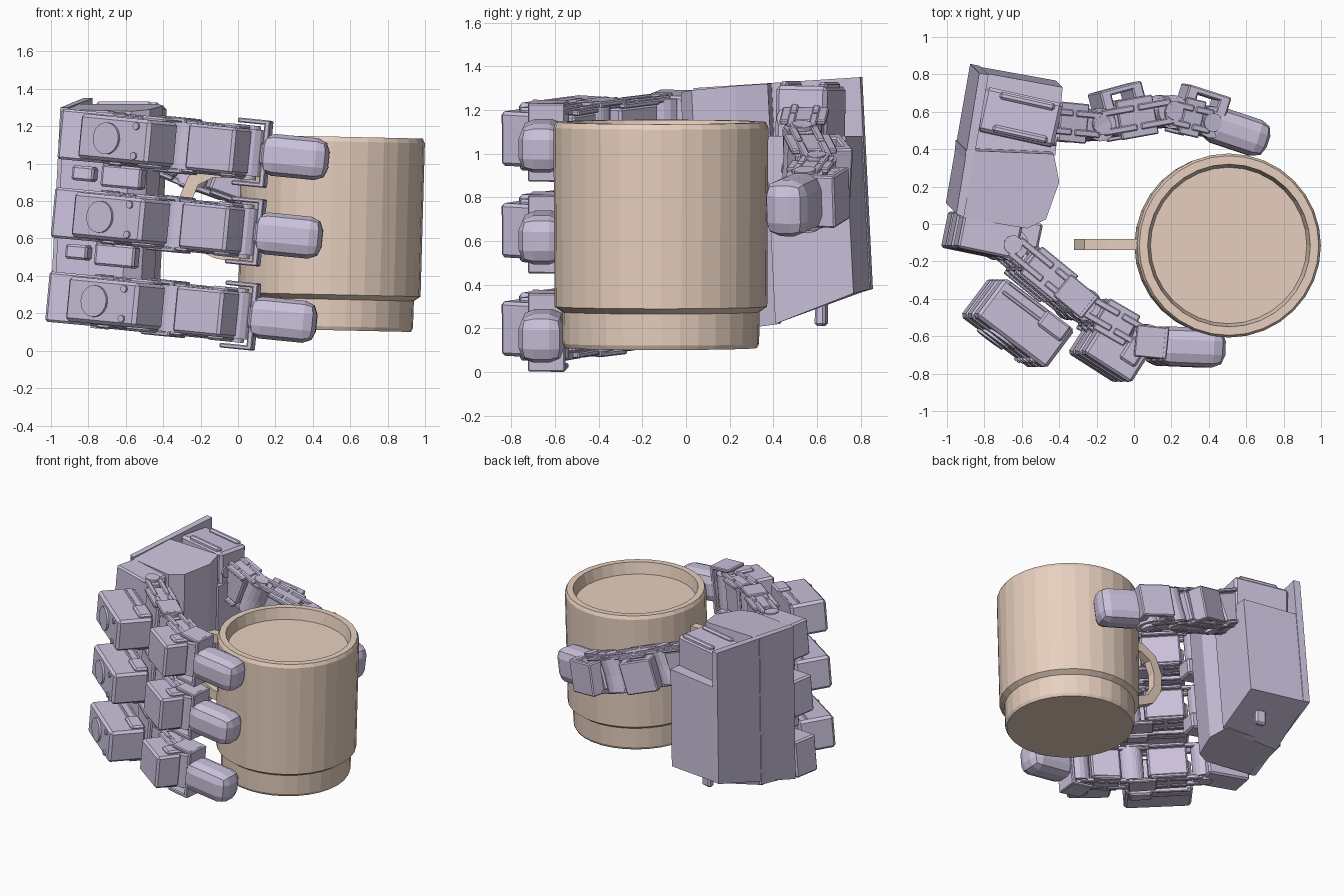
import bpy, bmesh, math
from mathutils import Vector, Matrix

if "Cube" in bpy.data.objects:
    bpy.data.objects.remove(bpy.data.objects["Cube"])


def material(name, col):
    m = bpy.data.materials.new(name)
    m.diffuse_color = col
    m.use_nodes = True
    m.node_tree.nodes["Principled BSDF"].inputs["Base Color"].default_value = m.diffuse_color
    return m


LILAC = material("lilac", (0.60, 0.54, 0.72, 1))
CLAY = material("clay", (0.80, 0.63, 0.52, 1))


def finish(bm, name, mat):
    bmesh.ops.recalc_face_normals(bm, faces=bm.faces)
    me = bpy.data.meshes.new(name)
    bm.to_mesh(me)
    bm.free()
    ob = bpy.data.objects.new(name, me)
    bpy.context.collection.objects.link(ob)
    me.materials.append(mat)
    return ob


def frame(c, d, up=(0.09, 0, 1)):
    x = Vector(d).normalized()
    y = Vector(up).cross(x).normalized()
    m = Matrix((x, y, x.cross(y))).transposed().to_4x4()
    m.translation = Vector(c)
    return m


def box(bm, m, size, off=(0, 0, 0), bevel=0.012, seg=1):
    vs = bmesh.ops.create_cube(bm, size=1, matrix=m @ Matrix.Translation(off) @ Matrix.Diagonal((*size, 1)))["verts"]
    es = {e for v in vs for e in v.link_edges}
    bmesh.ops.bevel(bm, geom=list(es), offset=bevel, segments=seg, profile=0.5, affect='EDGES')


def disc(bm, m, r, h, off=(0, 0, 0), axis='Z', seg=16):
    rot = Matrix.Rotation(math.pi / 2, 4, {'Y': 'X', 'X': 'Y', 'Z': 'Z'}[axis])
    bmesh.ops.create_cone(bm, cap_ends=True, segments=seg, radius1=r, radius2=r, depth=h,
                          matrix=m @ Matrix.Translation(off) @ rot)


def prism(bm, pts):
    # vertical prism with own bottom and top height per corner, leaning slightly
    def lean(x, y, z):
        return bm.verts.new((x + 0.05 * (z - 0.7), y - 0.05 * (z - 0.4), z))
    lo = [lean(x, y, a) for x, y, a, b in pts]
    hi = [lean(x, y, b) for x, y, a, b in pts]
    bm.faces.new(lo)
    bm.faces.new(hi)
    for i in range(len(pts)):
        j = (i + 1) % len(pts)
        bm.faces.new((lo[i], lo[j], hi[j], hi[i]))


def link(bm, a, b, w=0.15, h=0.22):
    # motor core held between two slotted side plates, with round joint hubs
    a, b = Vector(a), Vector(b)
    L = (b - a).length
    m = frame((a + b) / 2, b - a)
    box(bm, m, (L * 0.55, w, h))
    for s in (-1, 1):
        box(bm, m, (L * 0.5, w * 1.25, 0.025), (0, 0, s * (h / 2 + 0.01)), 0.006)
        for t in (-1, 1):
            for u in (-1, 1):
                box(bm, m, (L * 0.45, 0.035, 0.03), (t * L * 0.25, s * w * 0.3, u * (h / 2 + 0.015)), 0.006)
        disc(bm, m, 0.085, h + 0.03, (s * L / 2, 0, 0))
        disc(bm, m, 0.05, h + 0.07, (s * L / 2, 0, 0))


def fingertip(bm, a, b, w=0.21, h=0.225):
    # blunt pad with heavily rounded edges
    a, b = Vector(a), Vector(b)
    m = frame((a + b) / 2, b - a)
    box(bm, m, ((b - a).length, w, h), (0, 0, 0), 0.068, 2)


def fork(bm, m, length, w, h):
    # U bracket: crosspiece with two arms
    box(bm, m, (0.03, w, h), (length / 2, 0, 0), 0.006)
    for s in (-1, 1):
        box(bm, m, (length, w, 0.025), (0, 0, s * (h / 2 - 0.012)), 0.006)


# Three matching fingers, each a little further back than the one above
for name, c, dx in (("upper", 1.065, 0.01), ("middle", 0.645, -0.025), ("lower", 0.195, -0.055)):
    def P(x, y, dz=0):
        return Vector((x + dx, y, c - 0.1 * x + dz))

    bm = bmesh.new()
    A, B, C, E = P(-0.67, -0.11), P(-0.28, -0.43), P(0.05, -0.62), P(0.475, -0.665)
    # knuckle block and the motor below it
    m = frame(P(-0.79, -0.06), (0.97, -0.2, -0.09))
    box(bm, m, (0.32, 0.2, 0.27))
    if name != "lower":
        m = frame(P(-0.7, -0.03, -0.2), (0.97, -0.2, -0.09))
        box(bm, m, (0.12, 0.14, 0.08), (-0.13, 0, 0))
        box(bm, m, (0.22, 0.14, 0.12), (0.08, 0, 0))
    # links
    link(bm, A, B)
    link(bm, B, C)
    # large motor with output hub
    m = frame(P(-0.6, -0.53), (0.41, -0.31, -0.04))
    box(bm, m, (0.47, 0.26, 0.24), (0, 0, 0), 0.018)
    disc(bm, m, 0.085, 0.02, (-0.04, -0.135, 0), 'Y', 20)
    box(bm, m, (0.16, 0.1, 0.28), (0.13, 0.08, 0))
    for s in (-1, 1):
        disc(bm, m, 0.02, 0.02, (0.15, -0.132, s * 0.08), 'Y', 8)
        box(bm, m, (0.4, 0.02, 0.25), (0, s * 0.03 + 0.09, 0), 0.005)
    # small motor
    m = frame(P(-0.115, -0.695), (0.25, -0.16, -0.025))
    box(bm, m, (0.3, 0.18, 0.25), (0, 0, 0), 0.015)
    box(bm, m, (0.1, 0.14, 0.29), (0.07, 0.06, 0))
    # brackets
    fork(bm, frame((A * 0.15 + B * 0.85), B - A), 0.18, 0.15, 0.3)
    fork(bm, frame(P(0.06, -0.63), E - C), 0.16, 0.17, 0.36)
    fingertip(bm, P(0.11, -0.65), E)
    finish(bm, name + "_finger", LILAC)

# Thumb
bm = bmesh.new()
T = [Vector(p) for p in ((-0.42, 0.54, 1.12), (-0.22, 0.53, 1.0), (0.17, 0.6, 0.86), (0.38, 0.55, 0.79), (0.71, 0.44, 0.74))]
m = frame((-0.61, 0.57, 1.16), (0.45, -0.1, 0))
box(bm, m, (0.42, 0.24, 0.3), (0, 0, 0), 0.018)
for s in (-1, 1):
    box(bm, m, (0.3, 0.04, 0.34), (0.02, s * 0.09, 0))
    disc(bm, m, 0.05, 0.02, (0.21, s * 0.06, 0), 'X', 12)
link(bm, T[0] + Vector((-0.1, 0.02, 0.0)), T[1], 0.17)
link(bm, T[1], T[2], 0.17)
link(bm, T[2], T[3], 0.16)
fingertip(bm, T[3], T[4], 0.2, 0.26)
# outer slotted brackets of the thumb
for c, d in (((-0.09, 0.67, 0.94), (0.22, 0.06, -0.07)), ((0.37, 0.655, 0.8), (0.25, -0.08, -0.05))):
    m = frame(c, d)
    for s in (-1, 1):
        box(bm, m, (0.24, 0.035, 0.24), (0, s * 0.045, 0), 0.008)
        box(bm, m, (0.06, 0.12, 0.24), (s * 0.09, 0, 0), 0.008)
finish(bm, "thumb", LILAC)

# Palm: back plate, main body, lower thumb-side body
bm = bmesh.new()
prism(bm, [(-0.86, 0.855, 0.38, 1.35), (-0.98, 0.1, 0.17, 1.3), (-0.94, 0.08, 0.17, 1.3), (-0.81, 0.845, 0.38, 1.35)])
finish(bm, "palm_back_plate", LILAC)
bm = bmesh.new()
prism(bm, [(-0.93, 0.44, 0.24, 1.32), (-0.46, 0.42, 0.22, 1.32), (-0.43, 0.27, 0.2, 1.31),
           (-0.5, 0.07, 0.18, 1.29), (-0.6, 0.02, 0.18, 1.28), (-0.96, 0.08, 0.18, 1.29)])
finish(bm, "palm_body", LILAC)
bm = bmesh.new()
prism(bm, [(-0.84, 0.845, 0.38, 1.08), (-0.4, 0.765, 0.36, 1.08), (-0.44, 0.4, 0.22, 1.08), (-0.92, 0.4, 0.22, 1.08)])
box(bm, frame((-0.62, 0.62, 0.27), (1, -0.2, 0)), (0.08, 0.05, 0.12))
finish(bm, "palm_thumb_side", LILAC)

# Mug turned from a profile
bm = bmesh.new()
prof = [(0, 0), (0.44, 0), (0.45, 0.02), (0.452, 0.165), (0.487, 0.19), (0.492, 1.01), (0.48, 1.035),
        (0.435, 1.035), (0.418, 0.95), (0, 0.95)]
vs = [bm.verts.new((r, 0, z)) for r, z in prof]
es = [bm.edges.new(p) for p in zip(vs, vs[1:])]
bmesh.ops.spin(bm, geom=vs + es, cent=(0, 0, 0), axis=(0, 0, 1), angle=math.tau, steps=32)
bmesh.ops.remove_doubles(bm, verts=bm.verts, dist=1e-4)
bm.transform(Matrix.Translation((0.485, -0.115, 0.11)) @ Matrix.Rotation(0.022, 4, 'Y'))
finish(bm, "mug", CLAY)

# Mug handle: flat strip swept round a loop
bm = bmesh.new()
path = [(0.04, 0.96), (-0.14, 0.96), (-0.24, 0.91), (-0.285, 0.8), (-0.28, 0.68), (-0.22, 0.58), (-0.12, 0.53), (0.03, 0.5)]
rings = []
for i, (x, z) in enumerate(path):
    p, q = path[max(i - 1, 0)], path[min(i + 1, len(path) - 1)]
    n = Vector((-(q[1] - p[1]), 0, q[0] - p[0])).normalized()
    rings.append([bm.verts.new(Vector((x, -0.11 + sy * 0.03, z)) + n * sn * 0.035)
                  for sy, sn in ((-1, -1), (1, -1), (1, 1), (-1, 1))])
for a, b in zip(rings, rings[1:]):
    for k in range(4):
        bm.faces.new((a[k], a[(k + 1) % 4], b[(k + 1) % 4], b[k]))
bm.faces.new(rings[0])
bm.faces.new(rings[-1])
finish(bm, "mug_handle", CLAY)
